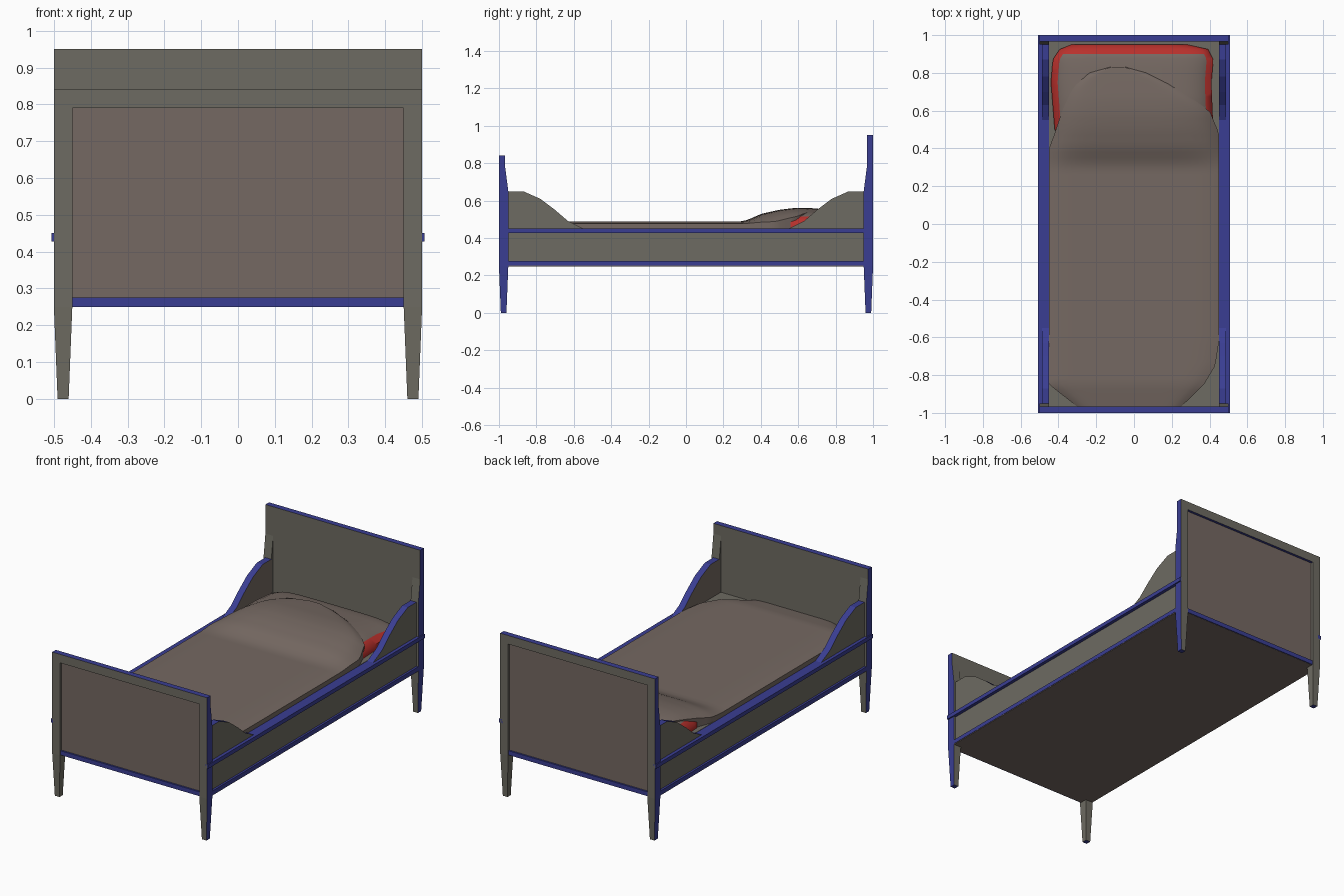
import bpy, bmesh

if "Cube" in bpy.data.objects:
    bpy.data.objects.remove(bpy.data.objects["Cube"])

def material(name, rgb):
    m = bpy.data.materials.new(name)
    m.diffuse_color = (*rgb, 1)
    m.use_nodes = True
    m.node_tree.nodes["Principled BSDF"].inputs["Base Color"].default_value = m.diffuse_color
    return m

WOOD = material("wood", (0.155, 0.147, 0.122))
TRIM = material("edge_trim", (0.042, 0.048, 0.29))
CLOTH = material("cloth", (0.178, 0.140, 0.122))
RED = material("red_cloth", (0.48, 0.03, 0.025))

def finish(name, bm, mats, accent=None, mirror=False):
    """Make an object; accent maps a face normal to a material index."""
    bmesh.ops.recalc_face_normals(bm, faces=bm.faces[:])
    bm.normal_update()
    for f in bm.faces:
        if accent:
            f.material_index = int(accent(f.normal))
    me = bpy.data.meshes.new(name)
    bm.to_mesh(me)
    bm.free()
    for m in mats:
        me.materials.append(m)
    ob = bpy.data.objects.new(name, me)
    bpy.context.collection.objects.link(ob)
    if mirror:
        ob.modifiers.new("mirror", 'MIRROR')
    return ob

def loft(name, levels, mats=(WOOD, TRIM), accent=None, mirror=False):
    """Stack of rectangles (z, x0, x1, y0, y1)."""
    bm = bmesh.new()
    rings = [[bm.verts.new((x, y, z)) for x, y in ((a, c), (b, c), (b, d), (a, d))]
             for z, a, b, c, d in levels]
    for lo, hi in zip(rings, rings[1:]):
        for i in range(4):
            j = (i + 1) % 4
            bm.faces.new((lo[i], lo[j], hi[j], hi[i]))
    bm.faces.new(rings[0][::-1])
    bm.faces.new(rings[-1])
    return finish(name, bm, mats, accent, mirror)

def box(name, x, y, z, mats=(WOOD, TRIM), accent=None, mirror=False):
    return loft(name, [(z[0], *x, *y), (z[1], *x, *y)], mats, accent, mirror)

def lerp(table, t, k=1):
    for p, q in zip(table, table[1:]):
        if t <= q[0]:
            f = max(0, (t - p[0]) / (q[0] - p[0]))
            return p[k] + f * (q[k] - p[k])
    return table[-1][k]

# Head and foot boards: tapered posts, top rail, recessed panel, bottom strip
for part, s, top in (("head", 1, 0.95), ("foot", -1, 0.84)):
    def ys(a, b):
        return tuple(sorted((s * a, s * b)))
    loft(part + "_posts", [(0, 0.46, 0.49, *ys(0.96, 0.99)),
                           (0.25, 0.45, 0.5, *ys(0.95, 1)),
                           (0.65, 0.45, 0.5, *ys(0.95, 1)),
                           (0.78, 0.45, 0.5, *ys(0.967, 1)),
                           (top, 0.45, 0.5, *ys(0.967, 1))],
         accent=lambda n: n.x > 0.7 or abs(n.z) > 0.7, mirror=True)
    box(part + "_top_rail", (-0.45, 0.45), ys(0.967, 1), (top - 0.05, top),
        accent=lambda n: abs(n.z) > 0.7)
    box(part + "_panel", (-0.45, 0.45), ys(0.967, 0.985), (0.25, top - 0.05),
        (WOOD, CLOTH), lambda n: n.y * s > 0.7)
    box(part + "_bottom_strip", (-0.45, 0.45), ys(0.967, 0.995), (0.25, 0.275), (TRIM,))

# Side boards with raised wings at both ends
wing = [(0.55, 0.45), (0.63, 0.49), (0.70, 0.55), (0.78, 0.61), (0.87, 0.65), (0.955, 0.65)]
profile = [(-0.955, 0.25), (0.955, 0.25)] + wing[::-1] + [(-y, z) for y, z in wing]
bm = bmesh.new()
face = bm.faces.new([bm.verts.new((0.45, y, z)) for y, z in profile])
ext = bmesh.ops.extrude_face_region(bm, geom=[face])
bmesh.ops.translate(bm, vec=(0.038, 0, 0),
                    verts=[v for v in ext["geom"] if isinstance(v, bmesh.types.BMVert)])
finish("side_boards", bm, (WOOD, TRIM, CLOTH),
       lambda n: 1 if n.z > 0.3 else 2 if n.x < -0.7 else 0, True)
box("side_upper_trim", (0.485, 0.507), (-1, 1), (0.427, 0.45), (TRIM,), mirror=True)
box("side_lower_trim", (0.485, 0.5), (-0.95, 0.95), (0.253, 0.277), (TRIM,), mirror=True)

# Base and mattress
box("bed_base", (-0.455, 0.455), (-0.97, 0.97), (0.255, 0.30))
box("base_underside", (-0.498, 0.498), (-0.99, 0.99), (0.249, 0.256), (CLOTH,))
box("mattress", (-0.45, 0.45), (-0.965, 0.965), (0.30, 0.452), (WOOD,))

# Soft bedding: outline rows are (y, left x, right x)
BUMP = [(-1, 0), (0.30, 0), (0.34, 0.012), (0.4, 0.04), (0.5, 0.062), (0.58, 0.072),
        (0.66, 0.072), (0.75, 0.063), (0.85, 0.052), (0.90, 0.042), (0.95, 0)]

def sheet(name, outline, base, drop, step, power, accent=None, cols=24):
    y0, y1 = outline[0][0], outline[-1][0]
    n = round((y1 - y0) / step)
    bm = bmesh.new()
    grid = []
    for i in range(n + 1):
        y = y0 + (y1 - y0) * i / n
        l, r = lerp(outline, y, 1), lerp(outline, y, 2)
        row = []
        for j in range(cols + 1):
            u = 2 * j / cols - 1
            x = l + (r - l) * (u + 1) / 2
            fall = 1 - min(1, abs(x) / 0.47) ** power
            z = base + lerp(BUMP, y) * fall - drop * abs(u) ** 10
            z -= 0.02 * max(0, (-0.85 - y) / 0.12)
            row.append(bm.verts.new((x, y, z)))
        grid.append(row)
    for a, b in zip(grid, grid[1:]):
        for j in range(cols):
            bm.faces.new((a[j], a[j + 1], b[j + 1], b[j]))
    # skirt down to the mattress
    rim = [e for e in bm.edges if e.is_boundary]
    ext = bmesh.ops.extrude_edge_only(bm, edges=rim)
    for v in ext["geom"]:
        if isinstance(v, bmesh.types.BMVert):
            v.co.z = 0.45
    ob = finish(name, bm, (CLOTH, RED), accent)
    bpy.context.view_layer.objects.active = ob
    ob.select_set(True)
    bpy.ops.object.shade_smooth_by_angle(angle=0.9)
    ob.select_set(False)

sheet("pillow", [(0.40, -0.36, 0.36), (0.5, -0.42, 0.42), (0.75, -0.44, 0.41),
                 (0.87, -0.43, 0.42), (0.93, -0.39, 0.39), (0.95, -0.33, 0.28)],
      0.479, 0.025, 0.0245, 5, lambda n: n.z < 0.88)
sheet("blanket", [(-0.967, -0.30, 0.25), (-0.85, -0.45, 0.37), (-0.75, -0.45, 0.43),
                  (-0.62, -0.45, 0.45), (0.40, -0.45, 0.45), (0.48, -0.42, 0.45),
                  (0.60, -0.38, 0.40), (0.73, -0.32, 0.21), (0.80, -0.24, 0.07),
                  (0.83, -0.13, -0.04)], 0.489, 0.012, 0.03, 5)
